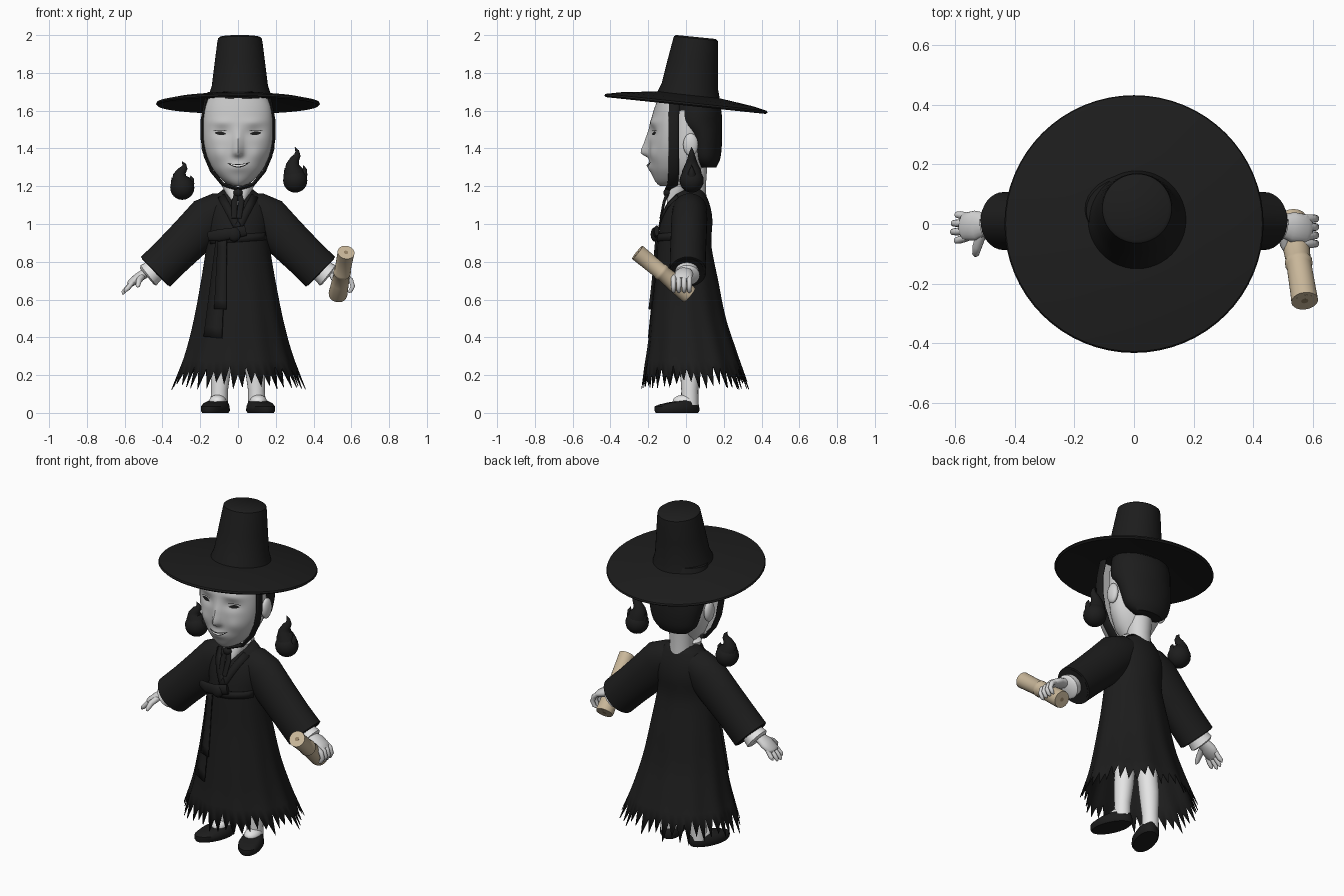
import bpy, bmesh, math, random
from mathutils import Vector
from math import sin, cos, pi, exp

random.seed(4)
if "Cube" in bpy.data.objects:
    bpy.data.objects.remove(bpy.data.objects["Cube"], do_unlink=True)
X, Y = Vector((1, 0, 0)), Vector((0, 1, 0))
made = []


def material(name, r, g, b):
    m = bpy.data.materials.new(name)
    m.use_nodes = True
    m.diffuse_color = (r, g, b, 1)
    m.node_tree.nodes["Principled BSDF"].inputs["Base Color"].default_value = (r, g, b, 1)
    return m


BLACK = material("black cloth", .012, .012, .012)
FACE = material("pale grey mask", .55, .55, .55)
SKIN = material("pale skin", .66, .66, .66)
WHITE = material("white cloth", .78, .78, .78)
PAPER = material("tan paper", .58, .47, .32)
CORE = material("dark tan", .3, .22, .13)


def add(name, verts, faces, mat, solid=0):
    me = bpy.data.meshes.new(name)
    me.from_pydata([tuple(v) for v in verts], [], faces)
    bm = bmesh.new()
    bm.from_mesh(me)
    bmesh.ops.recalc_face_normals(bm, faces=bm.faces)
    bm.to_mesh(me)
    bm.free()
    me.materials.append(mat)
    ob = bpy.data.objects.new(name, me)
    bpy.context.collection.objects.link(ob)
    if solid:
        ob.modifiers.new("thickness", "SOLIDIFY").thickness = solid
    made.append(ob)
    return ob


def loft(name, rings, mat, caps=True, solid=0):
    n = len(rings[0])
    verts = [p for r in rings for p in r]
    faces = [(i * n + j, i * n + (j + 1) % n, (i + 1) * n + (j + 1) % n, (i + 1) * n + j)
             for i in range(len(rings) - 1) for j in range(n)]
    if caps:
        faces += [tuple(range(n)), tuple(range(len(verts) - n, len(verts)))]
    return add(name, verts, faces, mat, solid)


def ring(cx, cy, z, rx, ry, n=32, tilt=0, rot=0):
    out = []
    for k in range(n):
        a, b = rx * cos(2 * pi * k / n), ry * sin(2 * pi * k / n)
        out.append((cx + a * cos(rot) - b * sin(rot), cy + a * sin(rot) + b * cos(rot), z - tilt * b))
    return out


def ball(name, c, r, mat, n=24):
    loft(name, [ring(c[0], c[1], c[2] - r[2] * cos(t), r[0] * sin(t), r[1] * sin(t), n)
                for t in [.03 + (pi - .06) * k / 12 for k in range(13)]], mat)


def tube(name, pts, mat, n=20, ref=Y):
    # sweep an ellipse along points given as x, y, z, radius on ref, other radius
    c = [Vector(p[:3]) for p in pts]
    rings = []
    for i, p in enumerate(pts):
        t = (c[min(i + 1, len(c) - 1)] - c[max(i - 1, 0)]).normalized()
        a = (ref - t * ref.dot(t)).normalized()
        b = t.cross(a)
        rings.append([c[i] + a * p[3] * cos(2 * pi * k / n) + b * p[4] * sin(2 * pi * k / n) for k in range(n)])
    return loft(name, rings, mat)


def curve(rows, s):
    # smooth interpolation through rows sorted by their first value
    m = len(rows) - 1
    i = max([k for k in range(m) if rows[k][0] <= s] or [0])
    h = rows[i + 1][0] - rows[i][0]
    u = min(max((s - rows[i][0]) / h, 0), 1)

    def slope(k, j):
        p, q = rows[max(k - 1, 0)], rows[min(k + 1, m)]
        return (q[j] - p[j]) / (q[0] - p[0]) * h
    return [(2 * u**3 - 3 * u**2 + 1) * rows[i][j] + (u**3 - 2 * u**2 + u) * slope(i, j)
            + (3 * u**2 - 2 * u**3) * rows[i + 1][j] + (u**3 - u**2) * slope(i + 1, j)
            for j in range(1, len(rows[0]))]


def ribbon(name, pts, mat, surf, off, solid=0):
    # strip of points x, z, half width laid on a front surface
    verts = []
    for i, (x, z, w) in enumerate(pts):
        p, q = pts[max(i - 1, 0)], pts[min(i + 1, len(pts) - 1)]
        d = Vector((q[0] - p[0], q[1] - p[1])).normalized() * w
        for s in (-1, 1):
            vx, vz = x - s * d.y, z + s * d.x
            verts.append((vx, surf(vx, vz) - off, vz))
    add(name, verts, [(2 * i, 2 * i + 1, 2 * i + 3, 2 * i + 2) for i in range(len(pts) - 1)], mat, solid)


# Robe with pleats and a torn hem
ROBE = [(.1, .055, .365, .29), (.22, .04, .315, .262), (.35, .028, .272, .23), (.5, .012, .235, .198),
        (.7, .003, .197, .167), (.88, -.008, .168, .143), (.94, -.005, .163, .14), (1.02, .004, .168, .136),
        (1.1, .012, .155, .115), (1.16, .02, .11, .083), (1.19, .03, .07, .06)]
N = 88


def robe_point(j, z):
    cy, rx, ry = curve(ROBE, z)
    a = 2 * pi * j / N
    k = 1 + .025 * max(0, (.9 - z) / .8) * cos(11 * a)
    return (rx * k * cos(a), cy + ry * k * sin(a), z)


def robe_front(x, z):
    cy, rx, ry = curve(ROBE, z)
    return cy - ry * math.sqrt(max(0, 1 - (x / rx) ** 2))


rings = [[robe_point(j, 1.19 - .91 * i / 26) for j in range(N)] for i in range(27)]
rings.append([robe_point(j, (.12 if j % 2 else .2) + random.random() * .055) for j in range(N)])
loft("robe", rings, BLACK, caps=False, solid=.004)

# Collar, lapels, chest tie and hanging ribbons
loft("inner_collar", [ring(0, -.092, 1.07, .012, .012), ring(0, -.055, 1.13, .045, .045),
                      ring(0, -.012, 1.2, .085, .068), ring(0, -.005, 1.21, .07, .06)], WHITE)
for s, side in ((1, "left"), (-1, "right")):
    ribbon(side + "_lapel", [(s * (.09 - .1 * t), 1.15 - .19 * t, .02) for t in (0, .25, .5, .75, 1)],
           BLACK, robe_front, .008, .006)
ribbon("chest_band", [(.015 * k, .925 + .001 * k, .02) for k in range(-10, 11)], BLACK, robe_front, .006, .006)
ribbon("long_ribbon", [(-.09 - .045 * t, .93 - .53 * t, .026 + .022 * t) for t in [k / 10 for k in range(11)]],
       BLACK, robe_front, .018, .008)
ribbon("short_ribbon", [(-.085 - .01 * t, .93 - .38 * t, .022 + .01 * t) for t in [k / 8 for k in range(9)]],
       BLACK, robe_front, .026, .008)
tube("bow_loop", [(.04, -.155, .965, .012, .028), (-.03, -.168, .95, .016, .03), (-.1, -.155, .94, .016, .032),
                  (-.155, -.125, .935, .012, .024)], BLACK)
ball("bow_knot", (-.02, -.165, .945), (.035, .022, .038), BLACK)

# Neck, skull and hair
loft("neck", [ring(0, .04, z, r, r) for z, r in ((1.1, .07), (1.2, .065), (1.34, .075))], SKIN)
loft("head", [ring(0, y, z, rx, ry) for z, y, rx, ry in
              ((1.2, -.01, .05, .05), (1.26, -.005, .11, .085), (1.34, .005, .15, .1),
               (1.45, .01, .168, .11), (1.6, .01, .16, .1))], SKIN)
HAIR = [(1.3, .115, .09, .045), (1.34, .105, .135, .075), (1.42, .098, .16, .092), (1.48, .085, .172, .105),
        (1.53, .06, .18, .13), (1.6, .055, .18, .132), (1.7, .045, .16, .115)]
loft("hair", [ring(0, *[v if k else z if k == 9 else v for k, v in enumerate((y,))], z, rx, ry)
              for z, (y, rx, ry) in [(1.3 + .02 * k, curve(HAIR, 1.3 + .02 * k)) for k in range(21)]], BLACK)

# Face mask with modelled nose, sockets, cheeks and lips
MASK = [(1.2, .025, -.135), (1.215, .06, -.155), (1.25, .1, -.175), (1.3, .138, -.19), (1.38, .172, -.195),
        (1.46, .185, -.195), (1.55, .185, -.185), (1.62, .175, -.165), (1.68, .15, -.14)]
NOSE = [(1.33, 0), (1.35, .15), (1.375, 1), (1.43, .6), (1.5, .15), (1.56, 0)]


def bump(x, z, cx, cz, rx, rz):
    return exp(-((abs(x) - cx) / rx) ** 2 - ((z - cz) / rz) ** 2)


def mask_front(x, z):
    w, fy = curve(MASK, z)
    y = -.07 + (fy + .07) * math.sqrt(max(0, 1 - (x / w) ** 2))
    y -= .044 * exp(-(x / .024) ** 2) * (curve(NOSE, z)[0] if 1.33 < z < 1.56 else 0)
    y += .014 * bump(x, z, .085, 1.485, .045, .028) - .008 * bump(x, z, .085, 1.54, .06, .02)
    return y - .01 * bump(x, z, .1, 1.37, .04, .04) - .012 * bump(x, z, 0, 1.3, .05, .025)


rows = []
for i in range(49):
    z = 1.2 + .01 * i
    w = curve(MASK, z)[0]
    xs = [w * sin(pi * (k / 40 - .5)) for k in range(41)]
    rows.append([(x, mask_front(x, z), z) for x in xs])
loft("face_mask", rows, FACE)
for s, side in ((1, "left"), (-1, "right")):
    ribbon(side + "_eye", [(s * (.063 + .006 * k), 1.477 + .0006 * k, .001 + .009 * sin(pi * k / 10))
                           for k in range(11)], BLACK, mask_front, .004)
    ribbon(side + "_brow_line", [(s * (.06 + .007 * k), 1.493 + .004 * sin(pi * k / 10), .0015)
                                 for k in range(11)], BLACK, mask_front, .003)
mouth = [(-.055 + .0058 * k, 1.308 + 5 * (-.055 + .0058 * k) ** 2, sin(pi * k / 20)) for k in range(21)]
ribbon("mouth", [(x, z, .001 + .008 * h) for x, z, h in mouth], BLACK, mask_front, .004)
ribbon("teeth", [(x, z + .001, .004 * h) for x, z, h in mouth[3:-3]], WHITE, mask_front, .007)

# Ears, hat straps and the tie under the chin
for s, side in ((1, "left"), (-1, "right")):
    ball(side + "_ear", (s * .172, .025, 1.42), (.022, .04, .06), SKIN)
    tube(side + "_hat_strap", [(s * x, y, z, .028, .01) for x, y, z in
         ((.165, -.06, 1.68), (.188, -.065, 1.55), (.188, -.065, 1.45), (.172, -.065, 1.36),
          (.138, -.065, 1.28), (.08, -.07, 1.21), (0, -.085, 1.185))], BLACK)
    tube(side + "_tie_end", [(0, -.09, 1.18, .01, .012), (s * .018, -.115, 1.12, .008, .016),
                             (s * .012 - .008, -.135, 1.03, .005, .014)], BLACK)
ball("tie_knot", (0, -.1, 1.165), (.025, .02, .022), BLACK)

# Tilted hat brim and tapered crown
brim = loft("hat_brim", [ring(0, 0, z, r, r, 64) for r, z in
            ((.14, .022), (.3, .008), (.425, -.01), (.434, -.002), (.43, .007), (.35, .024), (.25, .037), (.15, .05))],
            BLACK)
brim.location.z = 1.637
brim.rotation_euler.x = -math.radians(6)
loft("hat_crown", [ring(.01, y, z, r, r, 48, t) for z, y, r, t in
     ((1.65, .012, .17, .1), (1.69, .014, .163, .1), (1.73, .02, .149, .1), (1.85, .035, .134, .1),
      (1.96, .05, .12, .1), (1.982, .052, .116, .1), (1.99, .052, .105, .1))], BLACK)

# Arms, legs and shoes
for s, side in ((1, "left"), (-1, "right")):
    tube(side + "_sleeve", [(s * x, y, z, a, b) for x, y, z, a, b in
         ((.03, .02, 1.1, .075, .06), (.085, .02, 1.08, .09, .095), (.15, .018, 1.03, .095, .122),
          (.25, .014, .93, .095, .115), (.35, .01, .832, .095, .11), (.437, .01, .747, .097, .11),
          (.44, .01, .744, .088, .1), (.4, .01, .783, .08, .085))], BLACK, 32)
    tube(side + "_cuff", [(s * x, .005, z, r, r) for x, z, r in
         ((.38, .8, .055), (.44, .755, .06), (.475, .728, .068), (.482, .722, .055))], WHITE)
    tube(side + "_leg", [(s * x, y, z, r, r) for x, y, z, r in
         ((.1, .02, .04, .046), (.098, .02, .12, .045), (.09, .022, .25, .055), (.08, .02, .36, .056),
          (.075, .01, .6, .065))], WHITE)
    loft(side + "_shoe", [ring(s * .12, -.048 + y, z, w, l, 32, t, s * .38) for z, w, l, y, t in
         ((0, .058, .118, 0, 0), (.012, .066, .126, 0, 0), (.035, .065, .124, 0, 0), (.055, .054, .108, .008, -.1),
          (.064, .04, .085, .018, -.15))], BLACK)
    ball(side + "_sock", (s * .108, -.01, .062), (.045, .06, .034), WHITE)

# Open right hand
tube("right_palm", [(-.44, 0, .765, .03, .025), (-.49, 0, .74, .036, .026), (-.53, -.005, .715, .05, .025),
                    (-.57, -.01, .685, .046, .02), (-.58, -.01, .677, .03, .012)], SKIN)
for k in range(4):
    y, e = -.046 + .024 * k, .012 * abs(k - 1.4)
    tube("right_finger", [(-.56, y, .69, .013, .013), (-.592 + e / 2, y * 1.15, .66, .013, .013),
                          (-.612 + e, y * 1.2, .633 + e, .011, .011), (-.616 + e, y * 1.2, .622 + e, .004, .004)],
         SKIN, 10)
tube("right_thumb", [(-.51, -.03, .72, .018, .018), (-.525, -.075, .7, .016, .016), (-.53, -.1, .675, .012, .012),
                     (-.531, -.108, .665, .004, .004)], SKIN, 10, X)

# Rolled scroll held in the left hand
start, end = Vector((.528, .02, .622)), Vector((.572, -.258, .85))
tube("scroll", [(*start.lerp(end, t), r, r) for t, r in
     ((.03, .03), (0, .034), (0.001, .047), (.04, .05), (.3, .046), (.5, .042), (.52, .046), (.56, .046),
      (.58, .042), (.9, .044), (.999, .045), (1, .033), (.97, .03))], PAPER, 28, X)
for t, side in ((.015, "back"), (.985, "front")):
    tube(side + "_scroll_core", [(*start.lerp(end, t + d), .012, .012) for d in (-.015, .015)], CORE, 14, X)
tube("left_palm", [(.44, 0, .765, .03, .025), (.49, -.005, .75, .036, .026), (.53, -.01, .738, .05, .025),
                   (.575, -.018, .718, .05, .022), (.59, -.02, .705, .036, .014)], SKIN)
for k in range(4):
    y = -.066 + .028 * k
    tube("left_finger", [(.565, y, .724, .014, .014), (.597, y, .703, .014, .014), (.608, y, .67, .013, .013),
                         (.595, y, .645, .011, .011), (.585, y, .637, .004, .004)], SKIN, 10)
tube("left_thumb", [(.5, -.03, .73, .018, .018), (.505, -.07, .715, .016, .016), (.52, -.1, .7, .012, .012),
                    (.525, -.108, .697, .004, .004)], SKIN, 10, X)


# Floating flames with curling tongues
def flame(name, cx, cz, h):
    def lick(part, pts):
        tube(name + part, [(cx + x, .03, cz + z * h, r, r) for x, z, r in pts], BLACK, 16)
    ball(name + "_ball", (cx, .03, cz), (.064, .064, .064), BLACK)
    lick("_main_tongue", ((0, .0, .058), (-.008, .05, .05), (-.014, .08, .034), (-.002, .105, .024),
                          (.012, .125, .017), (.01, .145, .01), (-.002, .165, .001)))
    lick("_outer_lick", ((.03, .01, .03), (.046, .035, .02), (.05, .055, .011), (.044, .075, .001)))
    lick("_inner_lick", ((-.03, .01, .03), (-.046, .03, .018), (-.05, .05, .009), (-.056, .062, .001)))


flame("right_flame", -.295, 1.192, .85)
flame("left_flame", .303, 1.23, 1.08)

# Smooth shading that keeps sharp edges
bpy.ops.object.select_all(action="DESELECT")
for ob in made:
    ob.select_set(True)
bpy.context.view_layer.objects.active = made[0]
bpy.ops.object.shade_smooth_by_angle(angle=math.radians(42))
